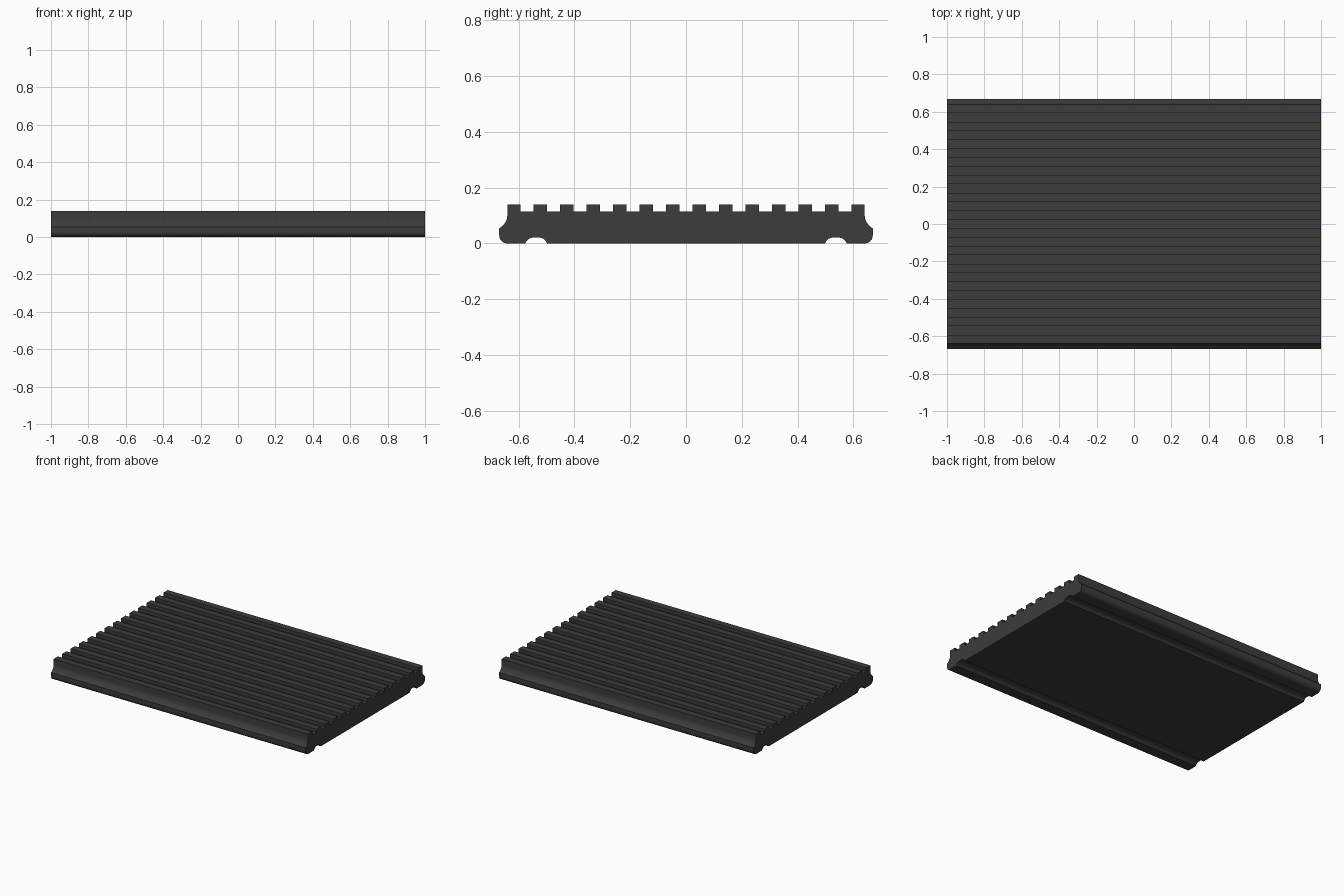
import bpy, bmesh, math

if "Cube" in bpy.data.objects:
    bpy.data.objects.remove(bpy.data.objects["Cube"])

LENGTH = 2.0
TOP, FLOOR = 0.139, 0.115        # rib crest and groove floor heights
PITCH, RIB = 0.0948, 0.048       # rib spacing and width


def arc(cy, cz, ry, rz, a0, a1, n):
    """Points on an ellipse arc, angles in degrees."""
    pts = []
    for i in range(n + 1):
        a = math.radians(a0 + (a1 - a0) * i / n)
        pts.append((cy + ry * math.cos(a), cz + rz * math.sin(a)))
    return pts


# Half of the cross-section (y > 0), from bottom centre out and back over the top
half = []
# drip groove on the underside, flattened crown
half += [(0.498, 0.0), (0.503, 0.009), (0.511, 0.017), (0.523, 0.021),
         (0.550, 0.021), (0.562, 0.017), (0.570, 0.009), (0.577, 0.0)]
# rounded lower lip
half += arc(0.640, 0.028, 0.029, 0.028, -90, 0, 8)
half += [(0.669, 0.046)]
# concave cove up to the outer rib
half += arc(0.700, 0.102, 0.060, 0.056, 239, 180, 8)
# ribs from the outside in
for i in range(6, -1, -1):
    c = PITCH * (i + 0.5)
    outer, inner = c + RIB / 2, c - RIB / 2
    if i < 6:
        half.append((outer, FLOOR))
    half += [(outer, TOP), (inner, TOP), (inner, FLOOR)]

# Mirror to a full closed outline
profile = half + [(-y, z) for y, z in reversed(half)]

# Extrude the outline along the board
bm = bmesh.new()
face = bm.faces.new([bm.verts.new((-LENGTH / 2, y, z)) for y, z in profile])
ext = bmesh.ops.extrude_face_region(bm, geom=[face], use_keep_orig=True)
moved = [g for g in ext["geom"] if isinstance(g, bmesh.types.BMVert)]
bmesh.ops.translate(bm, verts=moved, vec=(LENGTH, 0, 0))
bmesh.ops.recalc_face_normals(bm, faces=bm.faces)
mesh = bpy.data.meshes.new("decking_board")
bm.to_mesh(mesh)
bm.free()

board = bpy.data.objects.new("decking_board", mesh)
bpy.context.collection.objects.link(board)

# Dark charcoal finish
mat = bpy.data.materials.new("charcoal")
mat.diffuse_color = (0.045, 0.045, 0.045, 1)
mat.use_nodes = True
mat.node_tree.nodes["Principled BSDF"].inputs["Base Color"].default_value = mat.diffuse_color
mesh.materials.append(mat)

# Smooth lip and cove, crisp ribs
bpy.context.view_layer.objects.active = board
board.select_set(True)
bpy.ops.object.shade_smooth_by_angle(angle=math.radians(30))
